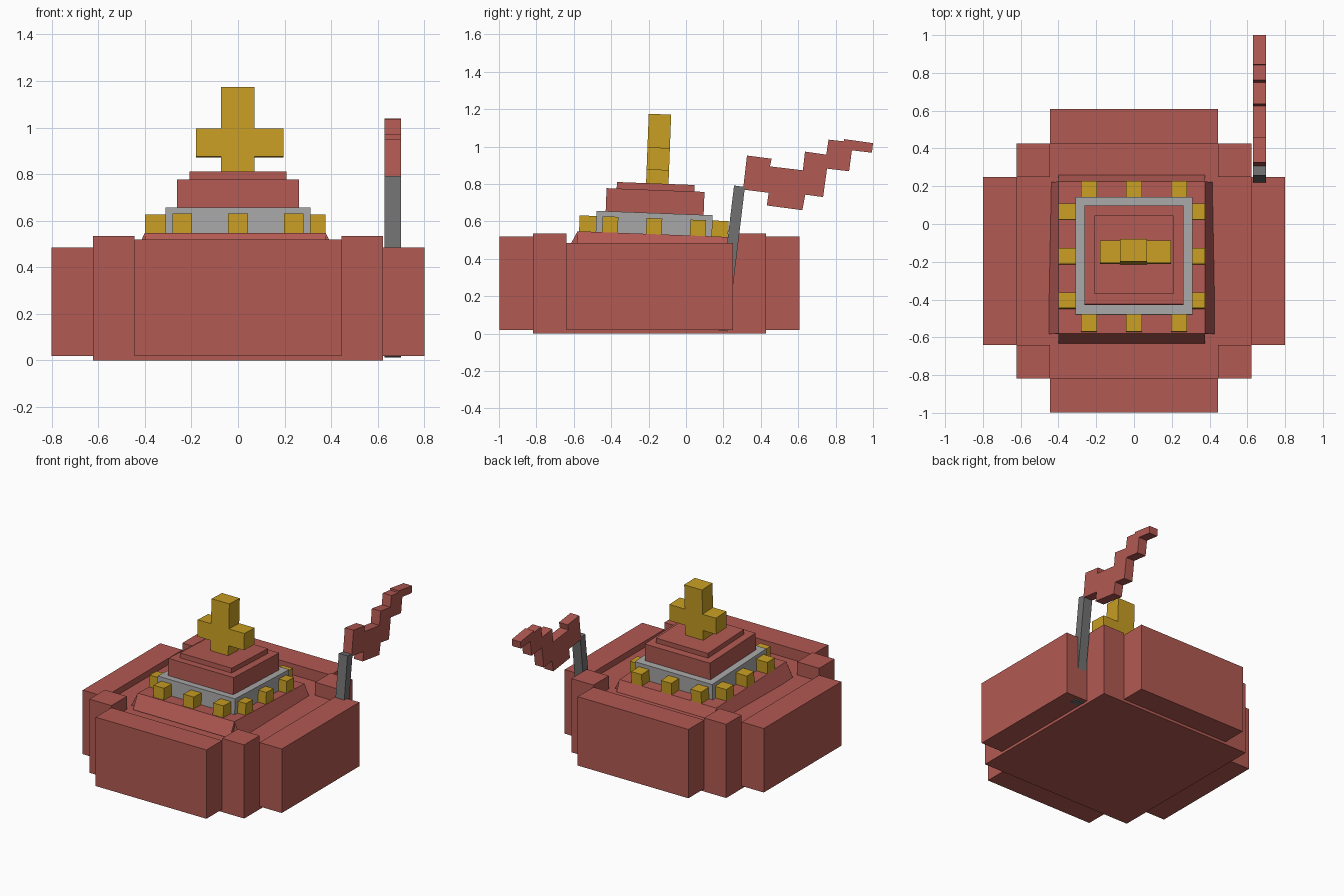
import bpy, bmesh, math
from mathutils import Matrix, Vector

cube = bpy.data.objects.get("Cube")
if cube:
    bpy.data.objects.remove(cube, do_unlink=True)


def material(name, rgb):
    m = bpy.data.materials.new(name)
    m.use_nodes = True
    m.diffuse_color = (*rgb, 1)
    m.node_tree.nodes["Principled BSDF"].inputs["Base Color"].default_value = (*rgb, 1)
    return m


RED = material("brick red", (0.445, 0.100, 0.084))
GOLD = material("gold", (0.578, 0.342, 0.017))
SILVER = material("light grey", (0.39, 0.39, 0.39))
STEEL = material("dark grey", (0.165, 0.165, 0.165))

MID = -0.195  # y centre of the hull
PIVOT = Vector((0, -0.18, 0.53))
# The lid and everything on it leans slightly backwards
LEAN = (Matrix.Translation(PIVOT) @ Matrix.Rotation(math.radians(-2.2), 4, 'X')
        @ Matrix.Translation(-PIVOT))


def finish(name, bm, mat, matrix=None):
    if matrix:
        bm.transform(matrix)
    bmesh.ops.recalc_face_normals(bm, faces=bm.faces)
    mesh = bpy.data.meshes.new(name)
    bm.to_mesh(mesh)
    bm.free()
    mesh.materials.append(mat)
    obj = bpy.data.objects.new(name, mesh)
    bpy.context.collection.objects.link(obj)
    return obj


def box(name, x, y, z, mat, matrix=None):
    """Box from (min, max) ranges on each axis."""
    bm = bmesh.new()
    bmesh.ops.create_cube(bm, size=1)
    for v in bm.verts:
        v.co = [r[0] if c < 0 else r[1] for r, c in zip((x, y, z), v.co)]
    return finish(name, bm, mat, matrix)


def prism(name, profile, start, sweep, mat, matrix=None):
    """Flat outline in the y-z plane at x = start, swept along x."""
    bm = bmesh.new()
    face = bm.faces.new([bm.verts.new((start, y, z)) for y, z in profile])
    new = bmesh.ops.extrude_face_region(bm, geom=[face])["geom"]
    bmesh.ops.translate(bm, vec=(sweep, 0, 0),
                        verts=[g for g in new if isinstance(g, bmesh.types.BMVert)])
    return finish(name, bm, mat, matrix)


# Hull: sunken deck, corner posts and outer slabs
INNER, EDGE, OUTER = 0.445, 0.622, 0.8
box("hull_deck", (-EDGE, EDGE), (MID - EDGE, MID + EDGE), (0, 0.44), RED)
for sx, side in ((-1, "right"), (1, "left")):
    xs = sorted((sx * INNER, sx * EDGE))
    for sy, end in ((-1, "front"), (1, "back")):
        ys = sorted((MID + sy * INNER, MID + sy * EDGE))
        box(f"corner_post_{end}_{side}", xs, ys, (0, 0.535), RED)
    box(f"side_slab_{side}", sorted((sx * EDGE, sx * OUTER)),
        (MID - INNER, MID + INNER), (0.02, 0.485), RED)
for sy, end in ((-1, "front"), (1, "back")):
    box(f"{end}_slab", (-INNER, INNER),
        sorted((MID + sy * EDGE, MID + sy * (OUTER + 0.003))), (0.02, 0.52), RED)

# Lid with four sloping skirts, open at the corners
LX, LY, TOP = (-0.40, 0.377), (-0.58, 0.225), 0.532
box("lid", LX, LY, (0.42, TOP), RED, LEAN)
centre = Vector((sum(LX) / 2, sum(LY) / 2, 0))
half_x, half_y = (LX[1] - LX[0]) / 2, (LY[1] - LY[0]) / 2
for turn, end in enumerate(("back", "right", "front", "left")):
    reach, span = (half_x, half_y) if turn % 2 else (half_y, half_x)
    profile = [(reach, TOP), (reach + 0.05, 0.43), (reach, 0.43)]
    spin = Matrix.Translation(centre) @ Matrix.Rotation(turn * math.pi / 2, 4, 'Z')
    prism(f"lid_skirt_{end}", profile, -span, 2 * span, RED, LEAN @ spin)


# Stepped tower
def tier(name, half, low, high, mat):
    box(name, (-half, half), (-0.172 - half, -0.172 + half), (low, high), mat, LEAN)


tier("tower_base", 0.311, 0.53, 0.645, SILVER)
tier("tower_middle", 0.262, 0.645, 0.768, RED)
tier("tower_top", 0.208, 0.768, 0.803, RED)

# Gold studs around the tower base, three per side
STUD = (TOP - 0.01, TOP + 0.085)
for i in (-1, 0, 1):
    x, y = i * 0.239, -0.172 + i * 0.235
    for end, ys in (("front", (-0.572, -0.48)), ("back", (0.135, 0.225))):
        box(f"stud_{end}_{i + 2}", (x - 0.042, x + 0.042), ys, STUD, GOLD, LEAN)
    for side, xs in (("right", (-0.40, -0.305)), ("left", (0.305, 0.375))):
        box(f"stud_{side}_{i + 2}", xs, (y - 0.042, y + 0.042), STUD, GOLD, LEAN)

# Gold cross
CROSS_Y = (-0.224, -0.104)
box("cross_upright", (-0.073, 0.07), CROSS_Y, (0.8, 1.174), GOLD, LEAN)
for side, xs in (("right", (-0.18, -0.073)), ("left", (0.07, 0.195))):
    box(f"cross_arm_{side}", xs, CROSS_Y, (0.875, 0.995), GOLD, LEAN)

# Flag pole, leaning back through the left slab
POLE_X = 0.63
prism("flag_pole", [(0.257, 0.792), (0.315, 0.784), (0.222, 0.012), (0.164, 0.019)],
      POLE_X, 0.07, STEEL)

# Streaming flag with a stepped outline
outline = [(0.326, 0.952), (0.458, 0.935), (0.449, 0.894), (0.625, 0.873),
           (0.636, 0.973), (0.75, 0.957), (0.762, 1.037), (0.843, 1.028),
           (0.845, 1.04), (1.0, 1.018), (0.994, 0.967), (0.887, 0.98),
           (0.872, 0.868), (0.754, 0.882), (0.733, 0.73), (0.638, 0.743),
           (0.622, 0.66), (0.432, 0.685), (0.442, 0.753), (0.305, 0.77)]
prism("flag", outline, POLE_X, 0.07, RED)
